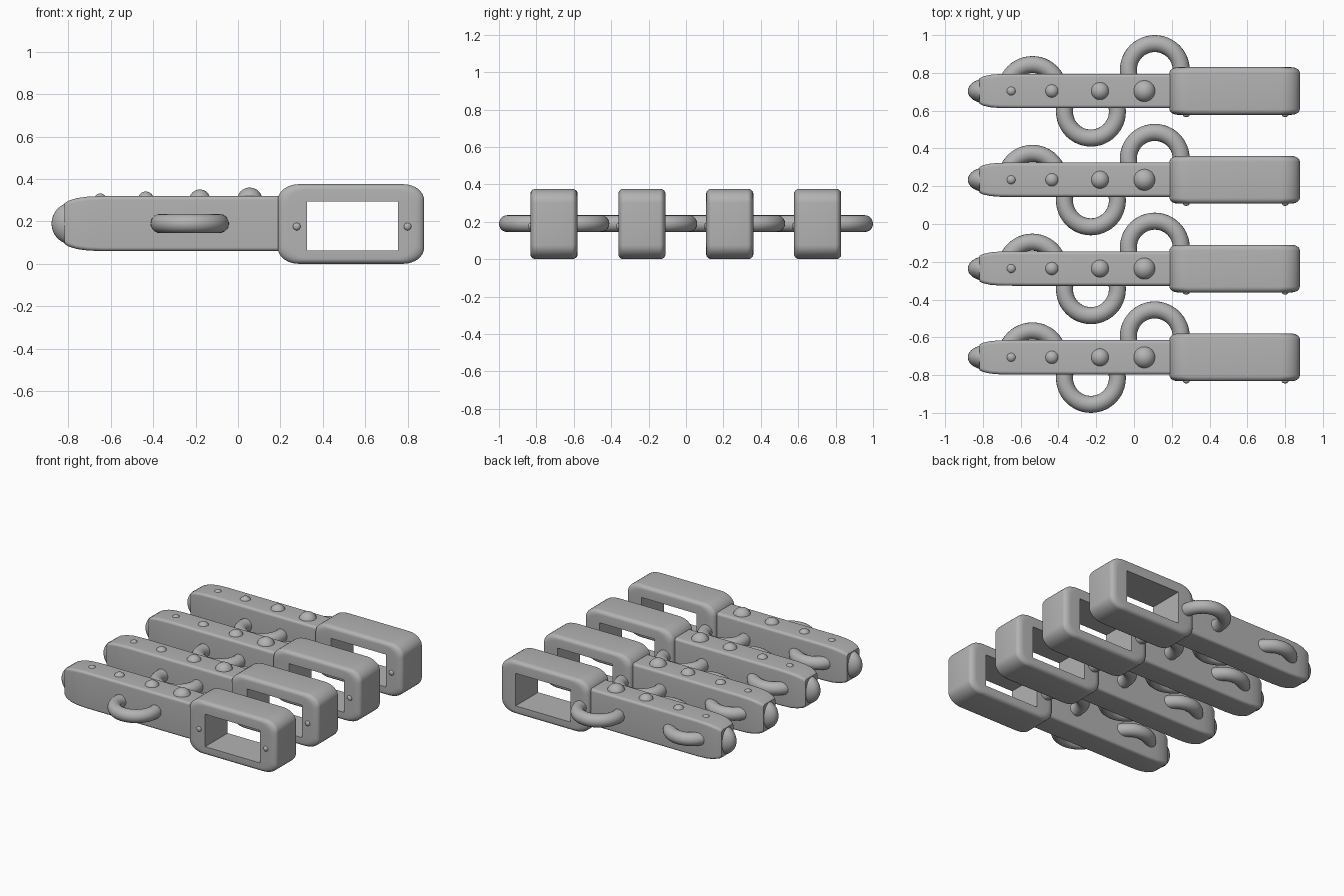
import bpy, bmesh
from math import cos, sin, pi, radians
from mathutils import Matrix, Vector

cube = bpy.data.objects.get("Cube")
if cube:
    bpy.data.objects.remove(cube, do_unlink=True)

grey = bpy.data.materials.new("plain grey")
grey.use_nodes = True
grey.diffuse_color = (0.45, 0.45, 0.45, 1)
grey.node_tree.nodes["Principled BSDF"].inputs["Base Color"].default_value = grey.diffuse_color

MID = 0.19                                   # height of the centre line
ROWS = [0.704 - 0.47 * i for i in range(4)]  # y of the four repeated units


def place(name, bm):
    """Turn a bmesh into one object per row, all sharing the mesh."""
    bmesh.ops.remove_doubles(bm, verts=bm.verts, dist=0.0001)
    bmesh.ops.recalc_face_normals(bm, faces=bm.faces)
    mesh = bpy.data.meshes.new(name)
    bm.to_mesh(mesh)
    bm.free()
    mesh.materials.append(grey)
    mesh.shade_smooth()
    mesh.set_sharp_from_angle(angle=radians(35))
    for i, y in enumerate(ROWS):
        ob = bpy.data.objects.new(f"{name}_{i + 1}", mesh)
        ob.location.y = y
        bpy.context.collection.objects.link(ob)


def rounded_rect(hu, hv, ru, rv, steps=8):
    """Outline with elliptical corners; zero radii collapse to a rectangle."""
    pts = []
    for k, (su, sv) in enumerate([(1, 1), (-1, 1), (-1, -1), (1, -1)]):
        for s in range(steps + 1):
            a = (k + s / steps) * pi / 2
            pts.append((su * (hu - ru) + ru * cos(a), sv * (hv - rv) + rv * sin(a)))
    return pts


def loft(rings, loop=False):
    bm = bmesh.new()
    vs = [[bm.verts.new(p) for p in ring] for ring in rings]
    pairs = list(zip(vs, vs[1:]))
    if loop:
        pairs.append((vs[-1], vs[0]))
    else:
        bm.faces.new(vs[0])
        bm.faces.new(vs[-1])
    n = len(vs[0])
    for a, b in pairs:
        for i in range(n):
            j = (i + 1) % n
            bm.faces.new((a[i], a[j], b[j], b[i]))
    bmesh.ops.dissolve_degenerate(bm, dist=0.0001, edges=bm.edges)
    return bm


def ball(name, centre, radii, segments=32):
    bm = bmesh.new()
    bmesh.ops.create_uvsphere(bm, u_segments=segments, v_segments=segments // 2, radius=1)
    bm.transform(Matrix.Translation(centre) @ Matrix.Diagonal((*radii, 1)))
    place(name, bm)


def ring(name, x, y, half=False, major=0.14, minor=0.045, n=48, m=20):
    rings = []
    for i in range(n):
        a = 2 * pi * i / n
        rings.append([((major + minor * cos(2 * pi * j / m)) * cos(a) + x,
                       (major + minor * cos(2 * pi * j / m)) * sin(a) + y,
                       minor * sin(2 * pi * j / m) + MID) for j in range(m)])
    bm = loft(rings, loop=True)
    if half:
        bmesh.ops.bisect_plane(bm, geom=bm.verts[:] + bm.edges[:] + bm.faces[:],
                               plane_co=(x, y, MID), plane_no=Vector((0, -1, 0)),
                               clear_outer=True)
    place(name, bm)


# Long body, tapering at its left-hand end
body = []
for x, hy, hz in [(0.22, 0.091, 0.13), (-0.64, 0.091, 0.13), (-0.71, 0.09, 0.127),
                  (-0.76, 0.086, 0.12), (-0.8, 0.077, 0.108), (-0.818, 0.068, 0.096)]:
    body.append([(x, u, MID + v) for u, v in rounded_rect(hy, hz, 0.018, 0.018)])
place("body", loft(body))

# Thick frame with softened rims and a rectangular opening through it
CX, HX, HY, HZ = 0.533, 0.345, 0.126, 0.188
WIN_X, WIN_Z = 0.54, 0.178


def opening(y):
    return [(WIN_X + u, y, WIN_Z + v) for u, v in rounded_rect(0.215, 0.115, 0, 0)]


frame = [opening(-HY)]
for side in (-1, 1):
    for s in range(7):
        a = pi / 2 * (s / 6 if side < 0 else 1 - s / 6)
        inset = 1 - sin(a)
        y = side * (HY - 0.03 * (1 - cos(a)))
        outline = rounded_rect(HX - 0.045 * inset, HZ - 0.025 * inset, 0.1, 0.075)
        frame.append([(CX + u, y, HZ + v) for u, v in outline])
frame.append(opening(HY))
place("frame", loft(frame, loop=True))

# Rounded tip, graded studs on top and small front rivets
ball("tip", (-0.78, 0, MID), (0.1, 0.066, 0.1))
for name, x, r, z in [("tiny_stud", -0.65, 0.027, 0.305), ("small_stud", -0.435, 0.038, 0.303),
                      ("medium_stud", -0.18, 0.05, 0.301), ("large_stud", 0.055, 0.06, 0.3)]:
    ball(name, (x, 0, z), (r, r, r))
for name, x in [("inner_rivet", 0.277), ("outer_rivet", 0.8)]:
    ball(name, (x, -HY, 0.176), (0.018, 0.012, 0.018), 16)

# Side rings
ring("back_ring", 0.11, 0.111)
ring("front_ring", -0.228, -0.109)
ring("half_ring", -0.538, 0, half=True)
